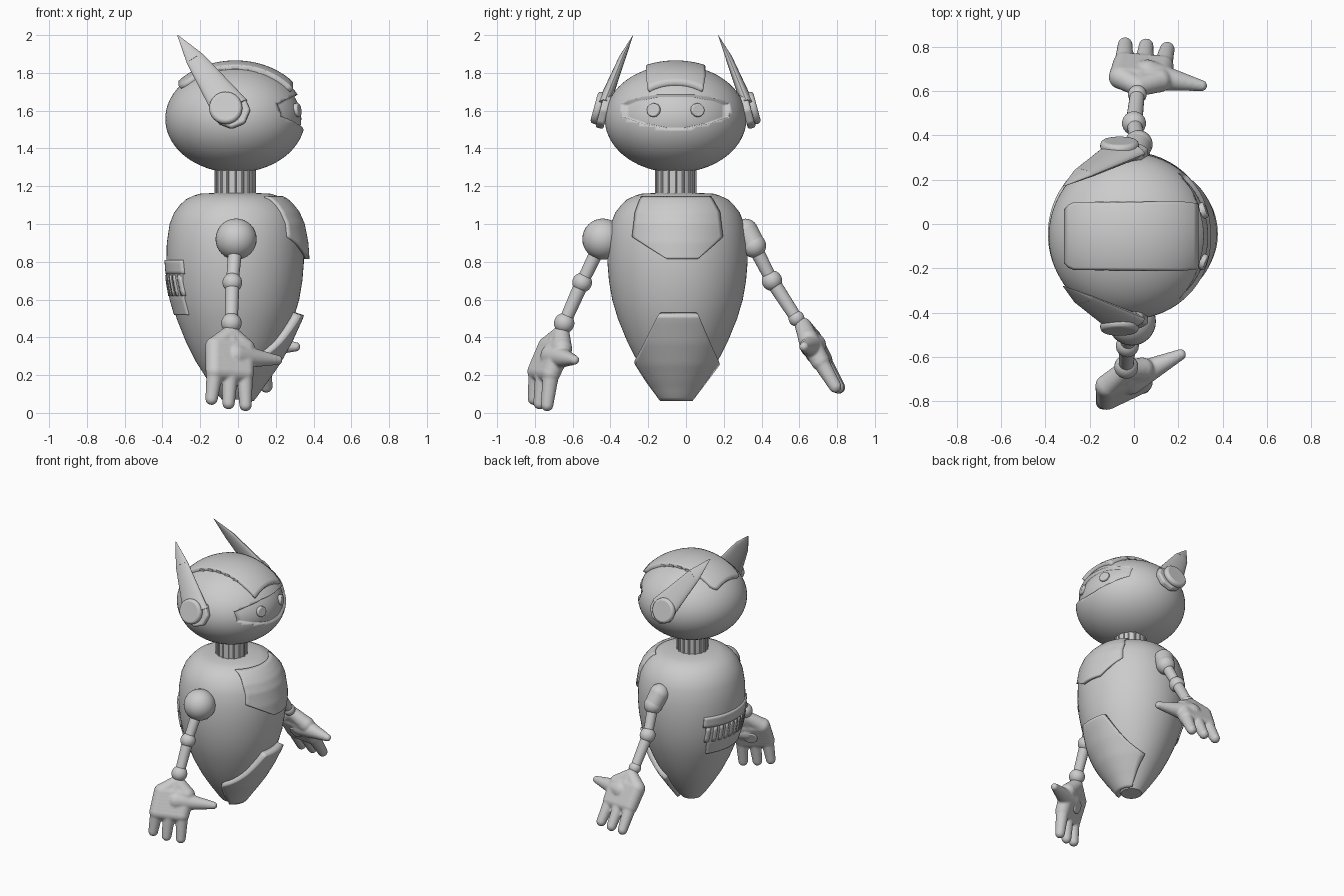
import bpy, bmesh, math
from mathutils import Vector, Matrix

if "Cube" in bpy.data.objects:
    bpy.data.objects.remove(bpy.data.objects["Cube"])

grey = bpy.data.materials.new("plain grey")
grey.use_nodes = True
grey.diffuse_color = (0.6, 0.6, 0.6, 1)
grey.node_tree.nodes["Principled BSDF"].inputs["Base Color"].default_value = (0.6, 0.6, 0.6, 1)

CX, CY = -0.015, -0.045                     # axis of head and torso
WIDE = 1.02                                 # torso is a little wider than deep
HEAD = Vector((CX, CY - 0.01, 1.557))
HEAD_R = Vector((0.37, 0.375, 0.285))


def finish(name, bm, smooth=True):
    mesh = bpy.data.meshes.new(name)
    bm.to_mesh(mesh)
    bm.free()
    ob = bpy.data.objects.new(name, mesh)
    bpy.context.collection.objects.link(ob)
    mesh.materials.append(grey)
    bpy.ops.object.select_all(action='DESELECT')
    ob.select_set(True)
    bpy.context.view_layer.objects.active = ob
    if smooth:
        bpy.ops.object.shade_smooth_by_angle(angle=math.radians(35))
    return ob


def interp(table, t):
    """Linear lookup in rows of (key, values...)."""
    for a, b in zip(table, table[1:]):
        if t <= b[0]:
            f = max(0, (t - a[0]) / (b[0] - a[0]))
            return [p + (q - p) * f for p, q in zip(a[1:], b[1:])]
    return list(table[-1][1:])


def ball(name, pos, r, scale=(1, 1, 1), seg=32):
    bm = bmesh.new()
    m = Matrix.Translation(pos) @ Matrix.Diagonal((*scale, 1))
    bmesh.ops.create_uvsphere(bm, u_segments=seg, v_segments=seg // 2, radius=r, matrix=m)
    return finish(name, bm)


def rod(name, a, b, r1, r2, sides=24, flat=1.0, hint=(0, 1, 0), bevel=0):
    """Tapered bar from a to b; flat squashes it along hint."""
    a, b = Vector(a), Vector(b)
    z = (b - a).normalized()
    x = Vector(hint).cross(z)
    x = x.normalized() if x.length > 0.01 else Vector((1, 0, 0))
    y = z.cross(x)
    rot = Matrix((x, y, z)).transposed().to_4x4()
    m = Matrix.Translation((a + b) / 2) @ rot @ Matrix.Diagonal((1, flat, 1, 1))
    bm = bmesh.new()
    bmesh.ops.create_cone(bm, cap_ends=True, segments=sides, radius1=r1, radius2=r2,
                          depth=(b - a).length, matrix=m)
    ob = finish(name, bm)
    if bevel:
        mod = ob.modifiers.new("Bevel", 'BEVEL')
        mod.width, mod.segments = bevel, 3
    return ob


def patch(name, rows, surface, thick, steps=28, cols=24):
    """Raised plate that follows a surface; rows are (key, low, high)."""
    bm = bmesh.new()
    grid = []
    for i in range(steps + 1):
        k = rows[0][0] + (rows[-1][0] - rows[0][0]) * i / steps
        lo, hi = interp(rows, k)
        grid.append([bm.verts.new(surface(k, lo + (hi - lo) * j / cols)) for j in range(cols + 1)])
    for r, s in zip(grid, grid[1:]):
        for j in range(cols):
            bm.faces.new((r[j], r[j + 1], s[j + 1], s[j]))
    ob = finish(name, bm)
    mod = ob.modifiers.new("Solidify", 'SOLIDIFY')
    mod.thickness, mod.offset = thick * 2, 0
    return ob


def box(name, pos, size):
    bm = bmesh.new()
    bmesh.ops.create_cube(bm, size=1, matrix=Matrix.Translation(pos) @ Matrix.Diagonal((*size, 1)))
    return finish(name, bm, False)


# Torso: turned profile
PROFILE = [(0.07, 0.07), (0.10, 0.095), (0.18, 0.15), (0.27, 0.207), (0.38, 0.262), (0.50, 0.31),
           (0.60, 0.339), (0.70, 0.356), (0.80, 0.364), (0.90, 0.362), (1.0, 0.347),
           (1.06, 0.323), (1.10, 0.293), (1.13, 0.262), (1.15, 0.22), (1.16, 0.19), (1.165, 0.1)]
bm = bmesh.new()
SIDES = 64
rings = [[bm.verts.new((CX + r * math.cos(i * math.tau / SIDES),
                        CY + WIDE * r * math.sin(i * math.tau / SIDES), z))
          for i in range(SIDES)] for z, r in PROFILE]
for a, b in zip(rings, rings[1:]):
    for i in range(SIDES):
        j = (i + 1) % SIDES
        bm.faces.new((a[i], a[j], b[j], b[i]))
bm.faces.new(rings[0][::-1])
bm.faces.new(rings[-1])
finish("torso", bm)


def torso_surface(side, lift=lambda z, d: 0):
    """Point on the torso, pushed out by lift (height, sideways distance)."""
    def at(z, y):
        r = interp(PROFILE, z)[0]
        d = max(-0.97 * r, min(0.97 * r, (y - CY) / WIDE))
        return (CX + side * (math.sqrt(r * r - d * d) + lift(z, d)), CY + WIDE * d, z)
    return at


def chest_lift(z, d):
    return (0.005 + 0.045 * (1.14 - z)) * max(0, 1 - (d / 0.22) ** 2)


patch("chest_plate", [(0.815, -0.10, 0.06), (0.93, -0.28, 0.19), (1.06, -0.265, 0.175),
                      (1.14, -0.235, 0.13)], torso_surface(1, chest_lift), 0.01)
patch("belly_plate", [(0.08, -0.12, 0.02), (0.27, -0.26, 0.16), (0.50, -0.155, 0.07),
                      (0.525, -0.14, 0.06)],
      torso_surface(1, lambda z, d: 0.06 * max(0, z - 0.15)), 0.026)
patch("back_plate", [(0.52, -0.25, 0.15), (0.74, -0.28, 0.19)], torso_surface(-1), 0.008)
patch("back_ledge", [(0.735, -0.29, 0.20), (0.81, -0.29, 0.20)], torso_surface(-1), 0.01, steps=4)
for i in range(11):
    y = CY - 0.215 + 0.043 * i
    patch("back_slat", [(0.62, y - 0.012, y + 0.012), (0.73, y - 0.012, y + 0.012)],
          torso_surface(-1), 0.012, steps=4, cols=2)

# Ribbed neck
rod("neck", (CX, CY - 0.01, 1.14), (CX, CY - 0.01, 1.32), 0.103, 0.103, 32)
for i in range(16):
    a = i * math.tau / 16
    x, y = CX + 0.103 * math.cos(a), CY - 0.01 + 0.103 * math.sin(a)
    rod("neck_rib", (x, y, 1.14), (x, y, 1.32), 0.007, 0.007, 8)


# Head with a recessed visor
def head_front(z, y):
    v = max(0.02, 1 - ((z - HEAD.z) / HEAD_R.z) ** 2 - ((y - HEAD.y) / HEAD_R.y) ** 2)
    return (HEAD.x + HEAD_R.x * math.sqrt(v), y, z)


def head_top(x, y):
    v = max(0.02, 1 - ((x - HEAD.x) / HEAD_R.x) ** 2 - ((y - HEAD.y) / HEAD_R.y) ** 2)
    return (x, y, HEAD.z + HEAD_R.z * math.sqrt(v))


def cutter_surface(z, y):
    p = Vector(head_front(z, y))
    return p + (p - HEAD).normalized() * 0.033


head = ball("head", HEAD, 1, HEAD_R, 80)
cutter = patch("visor_cutter", [(1.50, -0.10, -0.01), (1.53, -0.23, 0.12), (1.57, -0.335, 0.225),
                                (1.64, -0.335, 0.225), (1.665, -0.27, 0.16), (1.69, -0.15, 0.04)],
               cutter_surface, 0.053, steps=38)
cutter.hide_render = True
mod = head.modifiers.new("Visor", 'BOOLEAN')
mod.operation, mod.object = 'DIFFERENCE', cutter
bpy.context.view_layer.objects.active = head
bpy.ops.object.modifier_apply(modifier=mod.name)
bpy.data.objects.remove(cutter)

for s in (-1, 1):
    eye = Vector(head_front(1.605, HEAD.y + s * 0.122))
    n = (eye - HEAD).normalized()
    rod("eye", eye - n * 0.04, eye - n * 0.004, 0.039, 0.036, 12, hint=(0, 0, 1), bevel=0.006)

# Crown plate with small side vents
patch("crown_plate", [(-0.30, -0.17, 0.06), (-0.27, -0.2, 0.09), (0.2, -0.205, 0.095), (0.275, -0.195, 0.085)],
      head_top, 0.024)
for s in (-1, 1):
    for i in range(5):
        p = Vector(head_top(-0.155 + 0.07 * i, HEAD.y + s * 0.15))
        box("crown_vent", p + Vector((0, 0, 0.01)), (0.04, 0.014, 0.014))

# Ears: hub, round cap and a two-stage pointed blade
for s in (-1, 1):
    n = Vector((0, s * 0.966, 0.26))
    hub = Vector((-0.035, HEAD.y + s * 0.392, 1.605))
    cap = Vector((-0.065, HEAD.y + s * 0.412, 1.615))
    tip = Vector((-0.32, HEAD.y + s * 0.225, 2.0))
    neck = hub.lerp(tip, 0.68) + n * 0.006
    rod("ear_hub", hub - n * 0.035, hub + n * 0.008, 0.1, 0.1, 8, hint=(0, 0, 1), bevel=0.012)
    rod("ear_cap", cap - n * 0.02, cap + n * 0.02, 0.09, 0.085, 32, hint=(0, 0, 1), bevel=0.015)
    for part, a, b, r1, r2 in (("lower", hub, neck, 0.1, 0.05), ("upper", neck, tip, 0.05, 0.002)):
        rod("ear_blade_" + part, a, b, r1, r2, flat=0.36, hint=(0, s * 0.9, 0.35))


# Hands: overlapping tapered fingers fused into one smooth skin
def hand(side, wrist, fingers, thumb):
    wrist = Vector(wrist)
    bm = bmesh.new()

    def taper(a, b, r1, r2, n=14):
        a, b = Vector(a), Vector(b)
        for i in range(n + 1):
            t = i / n
            bmesh.ops.create_uvsphere(bm, u_segments=16, v_segments=10, radius=r1 + (r2 - r1) * t,
                                      matrix=Matrix.Translation(a.lerp(b, t)))

    outer, mid, inner = [Vector(f[0]) for f in fingers]
    heels = []
    for knuckle, tip in fingers:
        heel = Vector(knuckle) + (wrist - mid) * 0.62
        heels.append(heel)
        taper(wrist, heel, 0.045, 0.054, 6)
        taper(knuckle, tip, 0.045, 0.034)
    # Palm filled by crosswise rolls from heel to knuckles
    for i in range(7):
        t = i / 6
        taper(heels[0].lerp(outer, t), heels[2].lerp(inner, t), 0.055 - 0.004 * t, 0.055 - 0.004 * t, 10)
    taper(heels[1].lerp(inner, 0.3), thumb, 0.07, 0.026)
    ob = finish(side + "_hand", bm)
    mod = ob.modifiers.new("Fuse", 'REMESH')
    mod.mode, mod.voxel_size, mod.use_smooth_shade = 'VOXEL', 0.007, True
    mod = ob.modifiers.new("Soften", 'SMOOTH')
    mod.factor, mod.iterations = 0.5, 6
    # Round pad on the palm
    n = (inner - outer).cross(mid - wrist).normalized()
    if n.y * wrist.y > 0:
        n = -n
    c = wrist.lerp(mid, 0.65)
    rod(side + "_palm_pad", c + n * 0.03, c + n * 0.062, 0.048, 0.045, 24, bevel=0.006)


hand("right", (-0.04, -0.66, 0.42),
     [((-0.122, -0.79, 0.22), (-0.14, -0.805, 0.075)),
      ((-0.042, -0.755, 0.21), (-0.05, -0.775, 0.052)),
      ((0.035, -0.715, 0.21), (0.04, -0.735, 0.042))], (0.21, -0.59, 0.28))
hand("left", (0.02, 0.62, 0.46),
     [((-0.045, 0.725, 0.28), (-0.04, 0.81, 0.135)),
      ((0.045, 0.72, 0.275), (0.055, 0.805, 0.135)),
      ((0.13, 0.71, 0.275), (0.15, 0.79, 0.14))], (0.305, 0.625, 0.35))

# Arms: shoulder, elbow and wrist balls joined by bars
ARMS = {"right": [((-0.01, -0.44, 0.92), 0.109), ((-0.03, -0.55, 0.69), 0.052), ((-0.035, -0.645, 0.475), 0.054)],
        "left": [((0.02, 0.36, 0.885), 0.064), ((0.0, 0.455, 0.70), 0.054), ((0.015, 0.585, 0.5), 0.042)]}
for side, joints in ARMS.items():
    for (p, r), label in zip(joints, ("shoulder", "elbow", "wrist")):
        ball(f"{side}_{label}", p, r)
    for (a, _), (b, _) in zip(joints, joints[1:]):
        rod(f"{side}_arm_bar", a, b, 0.038, 0.033)
ball("left_shoulder_cap", (0, 0.315, 0.96), 0.068)
rod("left_shoulder_link", (0, 0.315, 0.96), (0.02, 0.36, 0.885), 0.068, 0.062)
